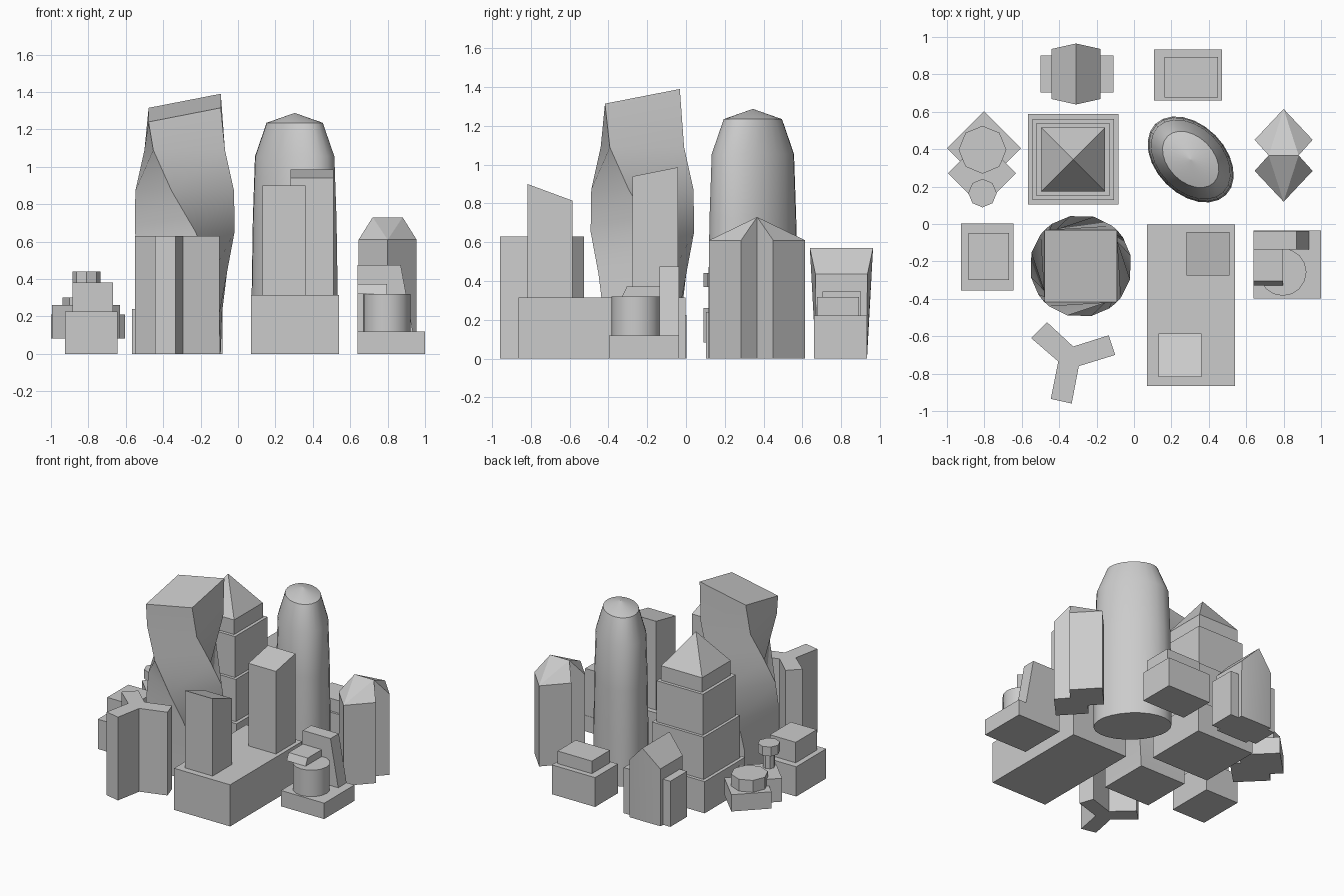
import bpy, bmesh, math
from mathutils import Vector

if "Cube" in bpy.data.objects:
    bpy.data.objects.remove(bpy.data.objects["Cube"])


def finish(name, bm, smooth=None):
    bmesh.ops.recalc_face_normals(bm, faces=bm.faces[:])
    me = bpy.data.meshes.new(name)
    bm.to_mesh(me)
    bm.free()
    ob = bpy.data.objects.new(name, me)
    bpy.context.collection.objects.link(ob)
    if smooth:
        bpy.ops.object.select_all(action='DESELECT')
        ob.select_set(True)
        bpy.context.view_layer.objects.active = ob
        bpy.ops.object.shade_smooth_by_angle(angle=math.radians(smooth))
    return ob


def loft(name, rings, smooth=None):
    """Skin a stack of equal-length rings and cap both ends."""
    bm = bmesh.new()
    vs = [[bm.verts.new(p) for p in r] for r in rings]
    n = len(vs[0])
    for a, b in zip(vs, vs[1:]):
        for i in range(n):
            j = (i + 1) % n
            bm.faces.new((a[i], a[j], b[j], b[i]))
    bm.faces.new(vs[0][::-1])
    bm.faces.new(vs[-1])
    return finish(name, bm, smooth)


def prism(name, pts, z0, z1, smooth=None):
    """Extrude an outline; z1 is a height or a function of (x, y)."""
    top = z1 if callable(z1) else (lambda x, y: z1)
    return loft(name, [[(x, y, z0) for x, y in pts],
                       [(x, y, top(x, y)) for x, y in pts]], smooth)


def block(name, x0, x1, y0, y1, z0, z1):
    return prism(name, [(x0, y0), (x1, y0), (x1, y1), (x0, y1)], z0, z1)


def ngon(cx, cy, r, n, rot=0.0):
    return [(cx + r * math.cos(rot + 2 * math.pi * i / n),
             cy + r * math.sin(rot + 2 * math.pi * i / n)) for i in range(n)]


# Twisted tower with a tilted roof
CX, CY, R = -0.285, -0.225, 0.273
rings = []
twist = [90, 88, 79, 57, 30, 7, 0]
for k, deg in enumerate(twist):
    ring = []
    for x, y in ngon(CX, CY, R, 4, math.radians(deg + 45)):
        z = k * 0.218
        if k == 6:
            z = 1.315 + 0.195 * ((x - CX) + (y - CY))
        ring.append((x, y, z))
    rings.append(ring)
loft("twisted_tower", rings, 30)

# Stepped tower with pyramid roof
tx, ty = -0.325, 0.345
z0 = 0.0
for i, (h, z1) in enumerate([(0.242, 0.24), (0.217, 0.56), (0.195, 0.87), (0.171, 0.98)]):
    block(f"stepped_tower_tier_{i + 1}", tx - h, tx + h, ty - h, ty + h, z0, z1)
    z0 = z1
bm = bmesh.new()
base = [bm.verts.new((x, y, 0.98)) for x, y in ngon(tx, ty, 0.171 * math.sqrt(2), 4, math.pi / 4)]
apex = bm.verts.new((tx, ty, 1.22))
bm.faces.new(base)
for i in range(4):
    bm.faces.new((base[i], base[(i + 1) % 4], apex))
finish("stepped_tower_roof", bm, 70)

# Oval tower, major axis turned 45 degrees
rings = []
for s, z in [(1.0, 0), (1.0, 0.35), (0.975, 0.72), (0.925, 1.055), (0.655, 1.235), (0.01, 1.287)]:
    ring = []
    for i in range(24):
        t = 2 * math.pi * i / 24
        u, v = 0.268 * s * math.cos(t), 0.185 * s * math.sin(t)
        c = math.sqrt(0.5)
        ring.append((0.303 + c * (u + v), 0.345 + c * (v - u), z))
    rings.append(ring)
loft("oval_tower", rings, 30)

# Double-diamond tower with a ridge roof
dx, dy = 0.80, 0.367
quarter = [(0.08, 0.0), (0.155, 0.083), (0.0, 0.248)]
outline = [(dx + x, dy + y) for x, y in quarter] + \
          [(dx - 0.155, dy + 0.083), (dx - 0.08, dy), (dx - 0.155, dy - 0.083),
           (dx, dy - 0.248), (dx + 0.155, dy - 0.083)]
bm = bmesh.new()
lo = [bm.verts.new((x, y, 0)) for x, y in outline]
hi = [bm.verts.new((x, y, 0.73 if abs(y - dy) < 0.01 else 0.61)) for x, y in outline]
for i in range(8):
    j = (i + 1) % 8
    bm.faces.new((lo[i], lo[j], hi[j], hi[i]))
bm.faces.new(lo[::-1])
for a, b, c in [(0, 1, 2), (0, 2, 4), (4, 2, 3), (4, 5, 6), (4, 6, 0), (0, 6, 7)]:
    bm.faces.new((hi[a], hi[b], hi[c]))
finish("diamond_tower", bm)

# Y-shaped tower
prism("three_wing_tower",
      [(-.465, -.525), (-.325, -.655), (-.135, -.595), (-.10, -.70), (-.295, -.76),
       (-.333, -.96), (-.445, -.935), (-.405, -.735), (-.55, -.61)][::-1], 0, 0.63)

# Podium with two slant-roofed towers
block("podium", 0.07, 0.54, -0.865, -0.003, 0, 0.315)
block("podium_front_tower", 0.13, 0.36, -0.817, -0.585, 0.315,
      lambda x, y: 0.90 - 0.37 * (y + 0.817))
block("podium_back_tower", 0.28, 0.51, -0.275, -0.042, 0.315,
      lambda x, y: 0.94 + 0.2 * (y + 0.275))

# Low two-step blocks
block("left_block_base", -0.925, -0.645, -0.355, 0.003, 0, 0.225)
block("left_block_top", -0.885, -0.668, -0.30, -0.048, 0.225, 0.38)
block("back_block_base", 0.108, 0.47, 0.66, 0.933, 0, 0.222)
block("back_block_top", 0.163, 0.45, 0.677, 0.893, 0.222, 0.317)

# Gabled tower: leaning bowed ends, lower side wings
gx, gy = -0.31, 0.802
rings = []
for zr, ze, bow, end in [(0, 0, 0.132, 0.13), (0.57, 0.435, 0.163, 0.134)]:
    rings.append([(gx - .13, gy - end, ze), (gx, gy - bow, zr), (gx + .13, gy - end, ze),
                  (gx + .13, gy + end, ze), (gx, gy + bow, zr), (gx - .13, gy + end, ze)])
bm = bmesh.new()
lo, hi = [[bm.verts.new(p) for p in r] for r in rings]
for i in range(6):
    j = (i + 1) % 6
    bm.faces.new((lo[i], lo[j], hi[j], hi[i]))
bm.faces.new(lo[::-1])
bm.faces.new((hi[0], hi[1], hi[4], hi[5]))
bm.faces.new((hi[1], hi[2], hi[3], hi[4]))
finish("gabled_tower", bm, 30)
for side, a, b in [("left", -0.50, -0.44), ("right", -0.18, -0.11)]:
    block(f"gabled_tower_{side}_wing", a, b, 0.703, 0.902, 0, 0.345)

# Raised diamond pavilions with octagonal tops
prism("pavilion_back", ngon(-0.802, 0.405, 0.198, 4), 0.083, 0.21)
prism("pavilion_front", ngon(-0.813, 0.272, 0.182, 4), 0.083, 0.26)
prism("pavilion_drum", ngon(-0.81, 0.397, 0.128, 8), 0.21, 0.30)
prism("lookout_stalk", ngon(-0.81, 0.165, 0.042, 8), 0.26, 0.37)
prism("lookout_cap", ngon(-0.81, 0.165, 0.076, 8), 0.37, 0.44)

# Corner hall: plinth, sloping slab, drum and overhanging box
block("hall_plinth", 0.638, 1.0, -0.397, -0.035, 0, 0.12)
slab = [(0.638, 0.12), (0.935, 0.12), (0.87, 0.475), (0.638, 0.475)]
loft("hall_slab", [[(x, y, z) for x, z in slab] for y in (-0.137, -0.037)])
prism("hall_drum", ngon(0.795, -0.257, 0.127, 16), 0.12, 0.32, 30)
box = [(-0.33, 0.32), (-0.137, 0.32), (-0.137, 0.372), (-0.305, 0.372)]
loft("hall_box", [[(x, y, z) for y, z in box] for x in (0.638, 0.797)])
